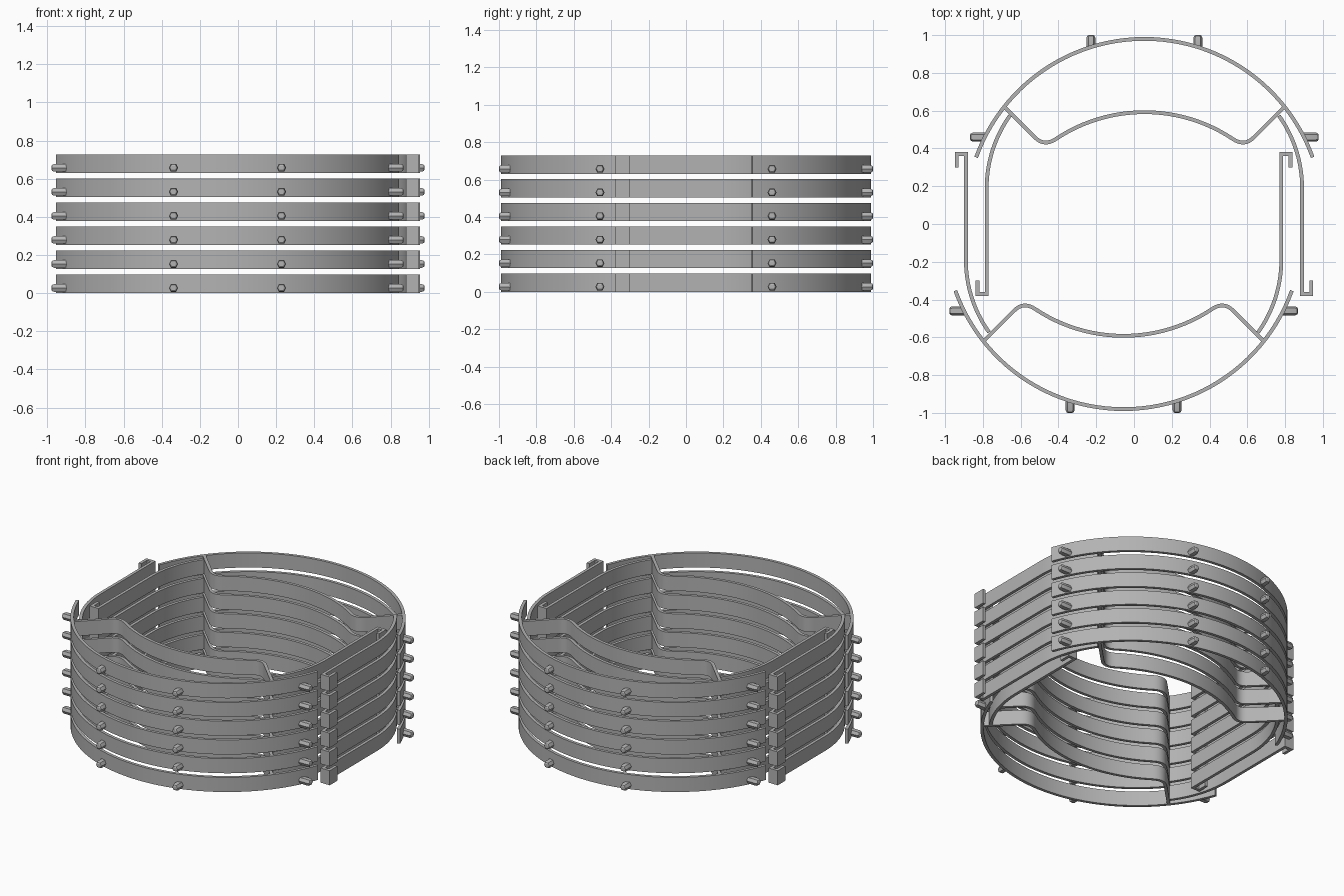
import bpy, bmesh, math
from mathutils import Vector

if "Cube" in bpy.data.objects:
    bpy.data.objects.remove(bpy.data.objects["Cube"])

LEVELS, PITCH, HEIGHT, THICK = 6, 0.126, 0.098, 0.02
SHIFT = 0.055          # sideways offset of each half ring

grey = bpy.data.materials.new("steel grey")
grey.diffuse_color = (0.45, 0.45, 0.45, 1)
grey.use_nodes = True
grey.node_tree.nodes["Principled BSDF"].inputs["Base Color"].default_value = grey.diffuse_color


def arc(cx, cy, r, a0, a1, n):
    """Points on an arc, angles in degrees."""
    return [Vector((cx + r * math.cos(math.radians(a0 + (a1 - a0) * i / n)),
                    cy + r * math.sin(math.radians(a0 + (a1 - a0) * i / n))))
            for i in range(n + 1)]


def mirrored(pts):
    return [Vector((-p.x, p.y)) for p in pts]


def ribbon(bm, pts):
    """Upright strip of constant thickness following a plan path."""
    rings = []
    for i, p in enumerate(pts):
        d0 = (p - pts[i - 1]).normalized() if i else (pts[1] - p).normalized()
        d1 = (pts[i + 1] - p).normalized() if i < len(pts) - 1 else d0
        t = (d0 + d1).normalized()
        off = Vector((-t.y, t.x)) * (THICK / 2 / t.dot(d0))
        rings.append([bm.verts.new((q.x, q.y, z)) for q, z in
                      ((p + off, 0), (p - off, 0), (p - off, HEIGHT), (p + off, HEIGHT))])
    skin(bm, rings)


def skin(bm, rings):
    for a, b in zip(rings, rings[1:]):
        for k in range(len(a)):
            m = (k + 1) % len(a)
            bm.faces.new((a[k], a[m], b[m], b[k]))
    bm.faces.new(rings[0])
    bm.faces.new(rings[-1])


def peg(bm, x, y, direction, length):
    """Small hexagonal peg with a chamfered tip."""
    d = Vector(direction)
    side = Vector((-d.y, d.x))
    prof = [(-0.014, -0.02), (0.014, -0.02), (0.024, 0), (0.014, 0.02), (-0.014, 0.02), (-0.024, 0)]
    rings = []
    for dist, s in ((0, 1), (length - 0.014, 1), (length - 0.004, 0.8), (length, 0.5)):
        rings.append([bm.verts.new((x + d.x * dist + side.x * u * s,
                                    y + d.y * dist + side.y * u * s,
                                    0.027 + v * s)) for u, v in prof])
    skin(bm, rings)


def finish(name, bm):
    """Stack the part on every level and add the half turned by 180 degrees."""
    bmesh.ops.recalc_face_normals(bm, faces=bm.faces)
    mesh = bpy.data.meshes.new(name)
    bm.to_mesh(mesh)
    bm.free()
    mesh.materials.append(grey)
    for half, sign in (("back", 1), ("front", -1)):
        ob = bpy.data.objects.new(f"{half}_{name}", mesh)
        bpy.context.collection.objects.link(ob)
        ob.location.x = SHIFT * sign
        ob.rotation_euler.z = 0 if sign == 1 else math.pi
        arr = ob.modifiers.new("levels", 'ARRAY')
        arr.count = LEVELS
        arr.use_relative_offset = False
        arr.use_constant_offset = True
        arr.constant_offset_displace = (0, 0, PITCH)
    bpy.ops.object.select_all(action='DESELECT')
    ob.select_set(True)
    bpy.context.view_layer.objects.active = ob
    bpy.ops.object.shade_smooth_by_angle(angle=math.radians(30))


# Outer curved band
bm = bmesh.new()
ribbon(bm, arc(0, 0.034, 0.946, 19.7, 160.3, 48))
finish("outer_band", bm)

# Inner bracket: slanted leg, rounded corner, shallow arc
corner = [Vector((0.58, 0.459)), Vector((0.531, 0.409)), Vector((0.47, 0.449))]
bend = [corner[0] * (1 - t) ** 2 + corner[1] * 2 * t * (1 - t) + corner[2] * t * t
        for t in (i / 8 for i in range(9))]
leg = [Vector((0.743, 0.622))] + bend
a = math.degrees(math.asin(0.47 / 0.844))
bm = bmesh.new()
ribbon(bm, leg + arc(0, -0.252, 0.844, 90 - a, 90 + a, 24)[1:-1] + mirrored(leg)[::-1])
finish("inner_bracket", bm)

# Side arms with outward hooks at their ends
arm = arc(0.835 - 0.66, 0.19, 0.66, 35.5, 0, 14)
arm += [Vector(p) for p in ((0.835, -0.37), (0.883, -0.37), (0.883, -0.30))]
bm = bmesh.new()
ribbon(bm, arm)
ribbon(bm, mirrored(arm))
finish("hooked_arms", bm)

# Pegs around the outside of the band
bm = bmesh.new()
for s in (-1, 1):
    peg(bm, s * 0.283, 0.935, (0, 1), 0.065)
    peg(bm, s * 0.845, 0.46, (s, 0), 0.078)
finish("pegs", bm)
